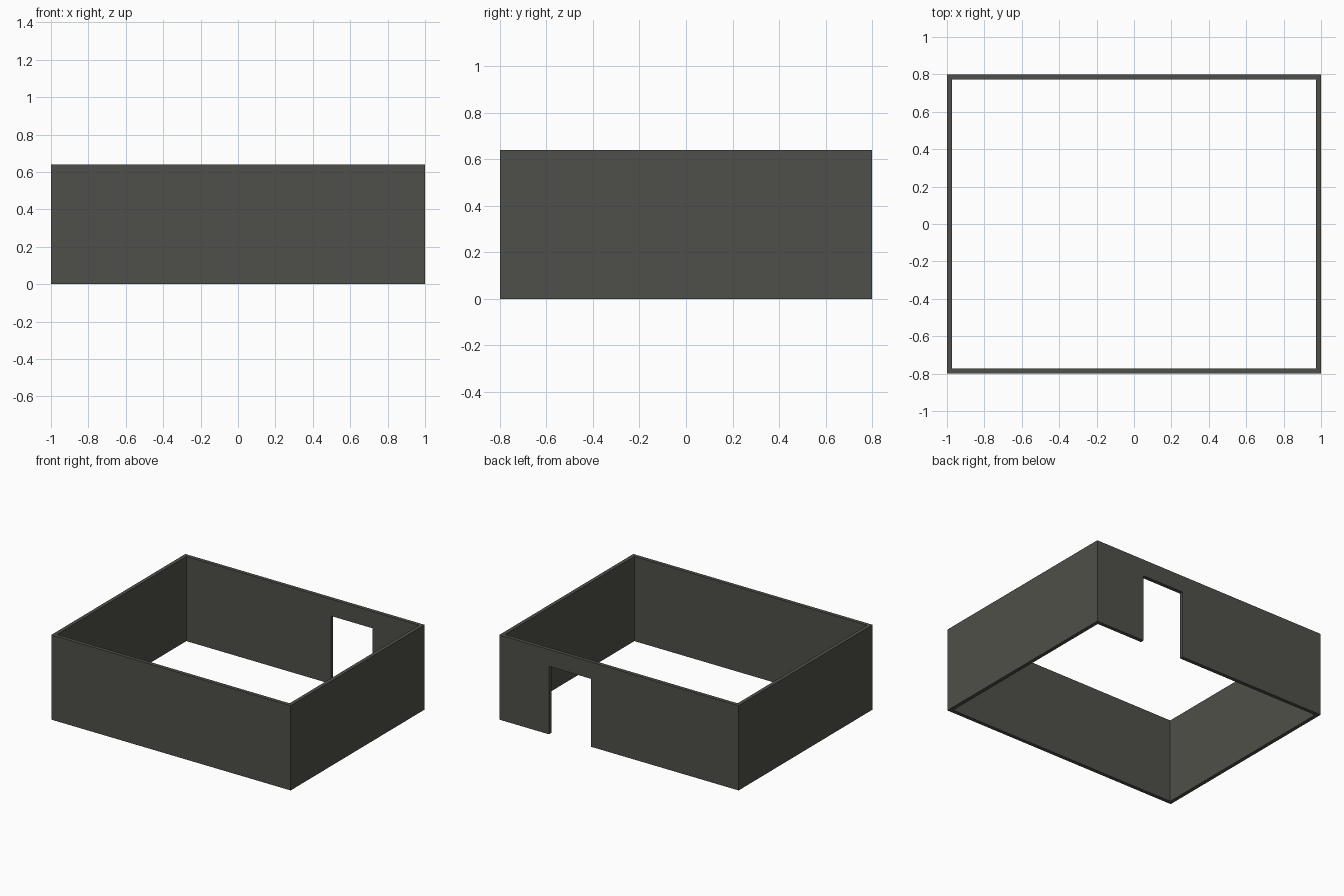
import bpy
import bmesh

if "Cube" in bpy.data.objects:
    bpy.data.objects.remove(bpy.data.objects["Cube"])

W, D, H = 1.0, 0.8, 0.64            # half width, half depth, wall height
THICK = 0.028
DOOR_L, DOOR_R, DOOR_H = 0.235, 0.585, 0.513

# Wall colour
mat = bpy.data.materials.new("dark_grey")
mat.diffuse_color = (0.078, 0.078, 0.068, 1.0)
mat.use_nodes = True
mat.node_tree.nodes["Principled BSDF"].inputs["Base Color"].default_value = mat.diffuse_color

# Outer wall plan, counter-clockwise; the doorway lies on the back side
plan = [(-W, -D), (W, -D), (W, D), (DOOR_R, D), (DOOR_L, D), (-W, D)]
levels = [0.0, DOOR_H, H]
door_segment = 3

# Outer skin with the doorway left open
bm = bmesh.new()
rows = [[bm.verts.new((x, y, z)) for x, y in plan] for z in levels]
n = len(plan)
for lower, upper in zip(rows, rows[1:]):
    for i in range(n):
        if i == door_segment and lower is rows[0]:
            continue
        j = (i + 1) % n
        bm.faces.new((lower[i], lower[j], upper[j], upper[i]))
mesh = bpy.data.meshes.new("room_walls")
bm.to_mesh(mesh)
bm.free()
mesh.materials.append(mat)

walls = bpy.data.objects.new("room_walls", mesh)
bpy.context.collection.objects.link(walls)

# Inward wall thickness, with rims along the top, bottom and doorway
solid = walls.modifiers.new("wall_thickness", 'SOLIDIFY')
solid.thickness = THICK
solid.offset = -1.0
solid.use_even_offset = True
